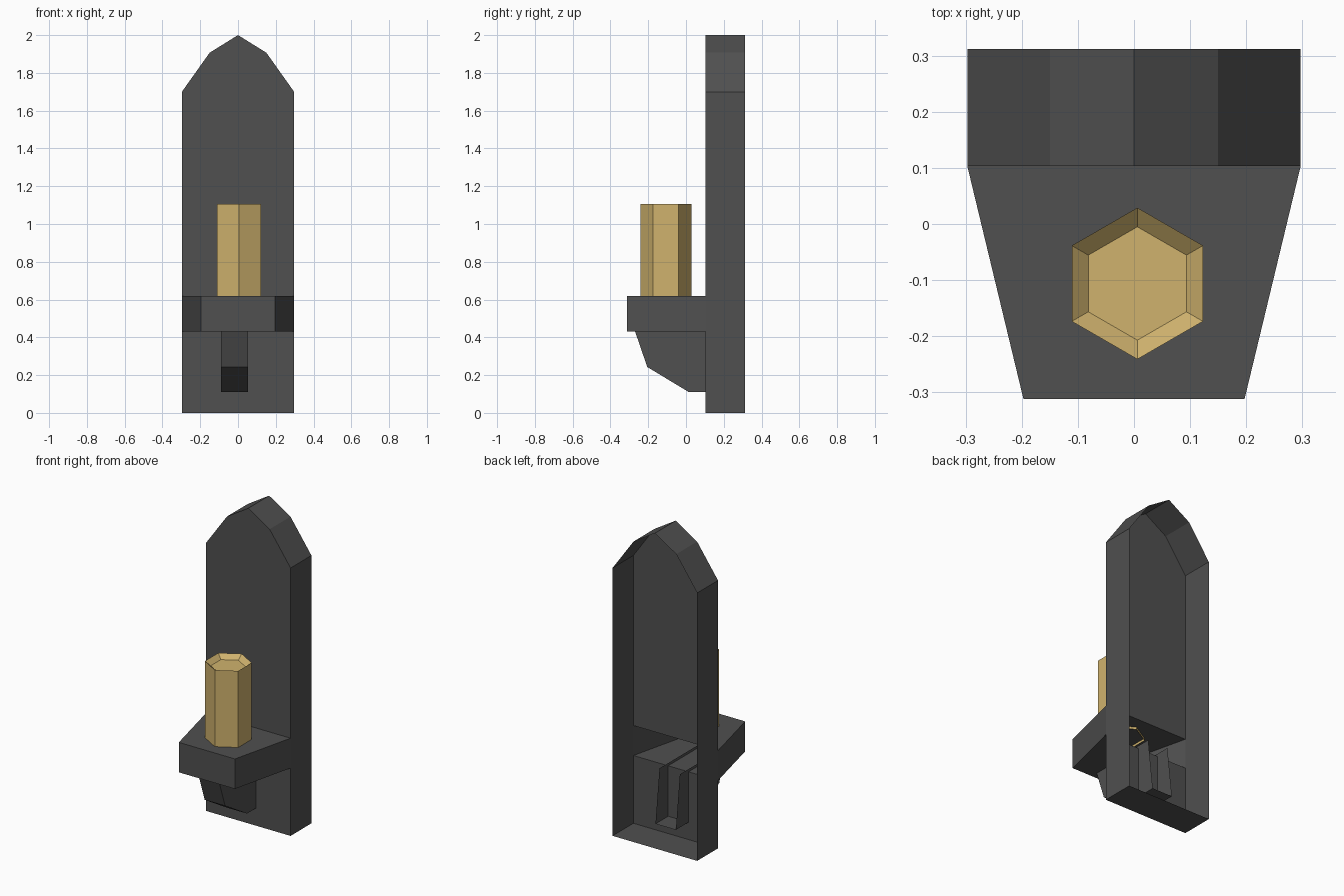
import bpy, bmesh, math

if "Cube" in bpy.data.objects:
    bpy.data.objects.remove(bpy.data.objects["Cube"])


def material(name, rgb):
    m = bpy.data.materials.new(name)
    m.diffuse_color = (*rgb, 1.0)
    m.use_nodes = True
    m.node_tree.nodes["Principled BSDF"].inputs["Base Color"].default_value = m.diffuse_color
    return m


dark = material("dark iron", (0.08, 0.08, 0.08))
wax = material("golden wax", (0.63, 0.45, 0.155))


def new_object(name, bm, mat):
    bmesh.ops.recalc_face_normals(bm, faces=bm.faces[:])
    mesh = bpy.data.meshes.new(name)
    bm.to_mesh(mesh)
    bm.free()
    mesh.materials.append(mat)
    ob = bpy.data.objects.new(name, mesh)
    bpy.context.collection.objects.link(ob)
    return ob


def strip(bm, a, b, skip=()):
    """Wall of quads between two matching loops, leaving out skipped sides."""
    n = len(a)
    for i in range(n):
        if i not in skip:
            j = (i + 1) % n
            bm.faces.new((a[i], a[j], b[j], b[i]))


W, FRONT, BACK = 0.297, 0.103, 0.312
SHELF_LOW, SHELF_TOP = 0.43, 0.62

# backplate: pointed shell, open at the back, with an opening into the shelf
half = [(W, 0), (W, SHELF_LOW), (W, SHELF_TOP), (W, 1.70), (0.15, 1.907)]
outline = half + [(0, 2.0)] + [(-x, z) for x, z in reversed(half)]
bm = bmesh.new()
front = [bm.verts.new((x, FRONT, z)) for x, z in outline]
back = [bm.verts.new((x, BACK, z)) for x, z in outline]
strip(bm, front, back)
bm.faces.new((front[0], front[1], front[-2], front[-1]))
bm.faces.new(front[2:-2])
new_object("backplate", bm, dark)

# shelf: hollow tapered box, open towards the backplate
plan = [(-W, FRONT), (-0.197, -0.312), (0.197, -0.312), (W, FRONT)]
bm = bmesh.new()
low = [bm.verts.new((x, y, SHELF_LOW)) for x, y in plan]
top = [bm.verts.new((x, y, SHELF_TOP)) for x, y in plan]
strip(bm, low, top, skip=(3,))
bm.faces.new(low)
bm.faces.new(top)
new_object("shelf", bm, dark)

# bracket: side profile, open at its back and top, passing through the plate
profile = [(0.19, 0.447), (-0.275, 0.447), (-0.205, 0.243), (0.015, 0.11), (0.23, 0.11)]
bm = bmesh.new()
left = [bm.verts.new((-0.09, y, z)) for y, z in profile]
right = [bm.verts.new((0.053, y, z)) for y, z in profile]
strip(bm, left, right, skip=(0, 4))
bm.faces.new(left)
bm.faces.new(right)
new_object("bracket", bm, dark)

# candle: six-sided, open below, with a shallow dished top
bm = bmesh.new()
rings = []
for r, z in ((0.135, 0.605), (0.135, 1.106), (0.101, 1.078)):
    angles = [math.pi / 2 + i * math.pi / 3 for i in range(6)]
    rings.append([bm.verts.new((0.006 + r * math.cos(a), -0.106 + r * math.sin(a), z))
                  for a in angles])
strip(bm, rings[0], rings[1])
strip(bm, rings[1], rings[2])
bm.faces.new(rings[2])
new_object("candle", bm, wax)
